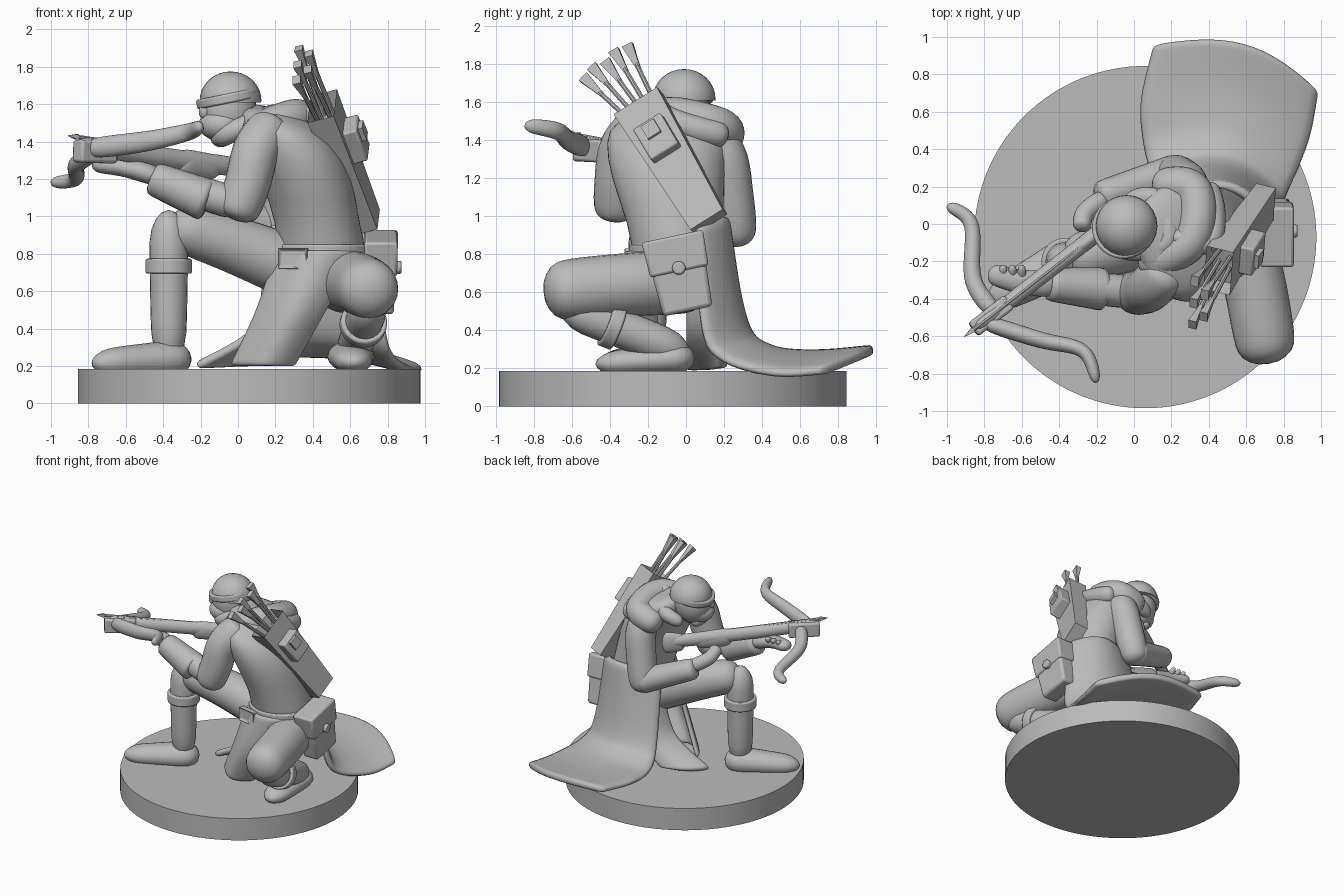
import bpy
import bmesh
import math
from mathutils import Matrix, Vector

default_cube = bpy.data.objects.get("Cube")
if default_cube:
    bpy.data.objects.remove(default_cube, do_unlink=True)

grey = bpy.data.materials.new("plain grey")
grey.use_nodes = True
grey.diffuse_color = (.5, .5, .5, 1)
grey.node_tree.nodes["Principled BSDF"].inputs["Base Color"].default_value = grey.diffuse_color

ALONG_X, ALONG_Y, UP = Vector((1, 0, 0)), Vector((0, 1, 0)), Vector((0, 0, 1))
hard_objects = []


def finish(name, bm, soft=False, bevel=0, thickness=0):
    """Turn a bmesh into a named object with its modifiers and material."""
    bmesh.ops.recalc_face_normals(bm, faces=bm.faces)
    mesh = bpy.data.meshes.new(name)
    bm.to_mesh(mesh)
    bm.free()
    mesh.materials.append(grey)
    obj = bpy.data.objects.new(name, mesh)
    bpy.context.collection.objects.link(obj)
    if thickness:
        solid = obj.modifiers.new("thickness", "SOLIDIFY")
        solid.thickness = thickness
        solid.offset = 0
    if bevel:
        rim = obj.modifiers.new("soft edges", "BEVEL")
        rim.width = bevel
        rim.segments = 2
    if soft:
        obj.modifiers.new("rounding", "SUBSURF").levels = 1
        obj.modifiers["rounding"].render_levels = 1
        mesh.shade_smooth()
    else:
        hard_objects.append(obj)


def spline(path, steps=6):
    """Smooth curve through every point of a short path."""
    knots = [Vector(p) for p in path]
    knots = [knots[0]] + knots + [knots[-1]]
    curve = []
    for a, b, c, d in zip(knots, knots[1:], knots[2:], knots[3:]):
        for i in range(steps):
            t = i / steps
            bend = (a * 2 - b * 5 + c * 4 - d) * t + (b * 3 - a - c * 3 + d) * t * t
            curve.append(b + (c - a + bend) * t / 2)
    return curve + [knots[-1]]


def skin(sections, side, sides):
    """Join rings, each given as centre, direction and two half widths."""
    bm = bmesh.new()
    corner = math.sqrt(2) if sides == 4 else 1
    rings = []
    for centre, direction, wide, deep in sections:
        forward = direction.normalized()
        u = (side - forward * side.dot(forward)).normalized() * wide * corner
        v = forward.cross(u).normalized() * deep * corner
        angles = [math.tau * (k + .5) / sides for k in range(sides)]
        rings.append([bm.verts.new(centre + u * math.cos(a) + v * math.sin(a)) for a in angles])
    for low, high in zip(rings, rings[1:]):
        for k in range(sides):
            n = (k + 1) % sides
            bm.faces.new((low[k], low[n], high[n], high[k]))
    bm.faces.new(rings[0])
    bm.faces.new(rings[-1])
    return bm


def tube(name, path, start, end, side=UP, flat=1, rounded=True):
    """Soft limb along a path; the radius runs from start to end."""
    curve = spline(path)
    last = len(curve) - 1
    sections = []
    for i, centre in enumerate(curve):
        t = i / last
        radius = start + (end - start) * t
        if rounded:
            radius *= math.sqrt(max(.1, 1 - abs(2 * t - 1) ** 8))
        direction = curve[min(i + 1, last)] - curve[max(i - 1, 0)]
        sections.append((centre, direction, radius, radius * flat))
    finish(name, skin(sections, side, sides=12), soft=True)


def block(name, start, end, wide, deep, side=ALONG_X, taper=1, sides=4, bevel=0, rim=0, hollow=0):
    """Straight prism; taper scales its end, which can be hollowed inside a rim."""
    start, end = Vector(start), Vector(end)
    direction = end - start
    bm = skin([(start, direction, wide, deep), (end, direction, wide * taper, deep * taper)], side, sides)
    if hollow:
        bmesh.ops.recalc_face_normals(bm, faces=bm.faces)
        bm.faces.ensure_lookup_table()
        bmesh.ops.inset_region(bm, faces=[bm.faces[-1]], thickness=rim, depth=-hollow)
    finish(name, bm, bevel=bevel)


def band(name, start, end, wide, deep):
    block(name, start, end, wide, deep, sides=32, bevel=.01)


def ball(name, centre, radii, floor=None):
    """Ellipsoid, optionally cut off below a height."""
    bm = bmesh.new()
    place = Matrix.LocRotScale(Vector(centre), None, Vector(radii))
    bmesh.ops.create_uvsphere(bm, u_segments=24, v_segments=16, radius=1, matrix=place)
    if floor:
        everything = bm.verts[:] + bm.edges[:] + bm.faces[:]
        cut = bmesh.ops.bisect_plane(bm, geom=everything, plane_co=UP * floor, plane_no=UP, clear_inner=True)
        bmesh.ops.contextual_create(bm, geom=[e for e in cut["geom_cut"] if isinstance(e, bmesh.types.BMEdge)])
    finish(name, bm)


def cloth(name, left, right, billow, thickness):
    """Thick sheet between two edge curves, bowed outward in the middle."""
    bm = bmesh.new()
    columns = 8
    grid = []
    for a, b in zip(spline(left), spline(right)):
        shares = [k / columns for k in range(columns + 1)]
        grid.append([bm.verts.new(a.lerp(b, s) + Vector(billow) * math.sin(math.pi * s)) for s in shares])
    for upper, lower in zip(grid, grid[1:]):
        for k in range(columns):
            bm.faces.new((upper[k], upper[k + 1], lower[k + 1], lower[k]))
    finish(name, bm, soft=True, thickness=thickness)


# Round base
block("round_base", (.06, -.07, 0), (.06, -.07, .185), .915, .915, sides=96)

# Torso, belt and buckle
torso_rings = [(.45, 0, .6, .2, .2), (.45, -.04, .8, .25, .25), (.43, -.05, .95, .22, .25),
               (.37, -.1, 1.2, .25, .3), (.28, -.1, 1.4, .25, .33), (.21, -.08, 1.5, .2, .31),
               (.1, 0, 1.6, .1, .13)]
torso = skin([(Vector(ring[:3]), UP, *ring[3:]) for ring in torso_rings], ALONG_X, sides=24)
finish("torso", torso, soft=True)
band("belt", (.45, -.04, .75), (.45, -.04, .85), .265, .26)
buckle = Vector((.3, -.26, .775))
block("buckle", buckle, buckle + Vector((-.01, -.05, 0)), .08, .055, bevel=.005, rim=.02, hollow=.02)

# Head, mask, cap, scarf and hood
ball("head", (-.05, -.02, 1.57), (.15, .14, .18))
ball("face_mask", (-.08, -.05, 1.49), (.13, .12, .09))
ball("nose", (-.18, -.08, 1.56), (.03, .03, .04))
ball("cap", (-.04, -.01, 1.62), (.165, .165, .155), floor=1.61)
band("cap_band", (-.05, -.02, 1.605), (-.06, -.02, 1.655), .17, .165)
tube("scarf", [(-.1, .05, 1.42), (-.06, -.13, 1.44), (.18, -.1, 1.54), (.12, .13, 1.5), (-.05, .12, 1.43)],
     .06, .06)
tube("hood", [(.03, -.23, 1.43), (.3, -.1, 1.53), (.32, .18, 1.47), (.1, .2, 1.4)], .1, .11)
tube("hood_point", [(.2, -.06, 1.57), (.39, -.1, 1.52), (.42, .05, 1.46), (.38, .22, 1.42)], .06, .08)

# Supporting arm, with splayed fingers under the stock
wrist = Vector((-.47, -.32, 1.21))
tube("support_sleeve", [(.2, -.22, 1.5), (.1, -.33, 1.36), (.05, -.36, 1.17), (-.02, -.37, .98)],
     .135, .125, side=ALONG_Y)
tube("support_forearm", [(.05, -.37, 1.05), wrist], .1, .08)
tube("support_cuff", [(-.15, -.35, 1.08), wrist], .125, .09, rounded=False)
tube("support_hand", [wrist + ALONG_X * .05, (-.6, -.31, 1.26), (-.78, -.26, 1.28)], .06, .045, flat=1.3)
for k in range(3):
    knuckle = Vector((-.6 - k * .05, -.32, 1.25))
    tube("support_finger", [knuckle, knuckle + Vector((0, .1, .07))], .03, .02, side=ALONG_X)

# Trigger arm
wrist = Vector((-.2, .14, 1.1))
tube("trigger_sleeve", [(.26, .08, 1.46), (.28, .2, 1.32), (.25, .24, 1.1), (.2, .27, .84)],
     .125, .12, side=ALONG_X)
tube("trigger_forearm", [(.25, .28, .92), wrist], .11, .085, rounded=False)
tube("trigger_hand", [wrist + ALONG_X * .05, (-.26, .06, 1.17), (-.28, -.03, 1.24)], .06, .05)

# Standing leg
knee, ankle = Vector((-.37, -.2, .96)), Vector((-.37, -.2, .2))
tube("front_thigh", [(.45, 0, .66), (0, -.1, .84), knee], .19, .13)
tube("front_shin", [knee + UP * .08, ankle], .115, .095, side=ALONG_X)
cuff = knee.lerp(ankle, .35)
band("front_boot_cuff", cuff, cuff + UP * .08, .125, .125)
tube("front_foot", [(-.26, -.14, .24), (-.78, -.42, .215)], .12, .07, flat=1.2)

# Kneeling leg
knee, ankle = Vector((.71, -.66, .53)), Vector((.61, .02, .27))
tube("kneeling_thigh", [(.52, .1, .66), (.64, -.3, .64), (.72, -.75, .6)], .18, .17, side=ALONG_X)
tube("kneeling_shin", [knee, ankle], .11, .1, side=ALONG_X)
band("kneeling_boot_cuff", knee.lerp(ankle, .45), knee.lerp(ankle, .35), .125, .125)
tube("kneeling_foot", [(.6, .05, .26), (.62, -.48, .22)], .1, .06, flat=1.5)

# Tunic skirts and trailing cloak
cloth("front_skirt", [(.2, -.15, .82), (.1, -.15, .5), (-.04, -.1, .2)],
      [(.66, -.2, .82), (.47, -.25, .5), (.3, -.2, .2)], billow=(0, -.13, 0), thickness=.04)
cloth("inner_skirt", [(.22, 0, .75), (.1, 0, .4), (-.23, 0, .2)],
      [(.4, .2, .75), (.3, .2, .4), (.1, .2, .2)], billow=(-.04, .04, 0), thickness=.05)
cloth("cloak", [(.15, .1, .95), (.1, .24, .4), (.05, .4, .26), (.03, .65, .26), (.1, .96, .29)],
      [(.7, .05, .95), (.78, .08, .42), (.83, .18, .25), (.94, .45, .17), (.99, .71, .18)],
      billow=(.05, .13, .05), thickness=.055)

# Quiver with pocket, latch and arrows
top, bottom = Vector((.45, -.25, 1.59)), Vector((.7, .12, .97))
down = (bottom - top).normalized()
out = Vector((.95, -.2, .2))
out = (out - down * out.dot(down)).normalized()
across = out.cross(down)
block("quiver", bottom, top, .055, .1, side=out, taper=1.35, rim=.015, hollow=.1)
pocket = top + down * .25 + out * .1
block("quiver_pocket", pocket - down * .1, pocket + down * .1, .045, .085, side=out, bevel=.01)
latch = pocket + out * .05
block("pocket_latch", latch - down * .08, latch, .02, .04, side=out)
for k in range(5):
    stagger = .03 if k % 2 else -.03
    root = top + across * (k - 2) * .035 + out * stagger + down * .1
    lean = across * (k - 3) * .09 - down
    nock = root + lean * (.4 + k * .005)
    block("arrow_shaft", root, nock, .013, .013, side=out, sides=8)
    block("arrow_fletching", nock - lean * .07, nock, .015, .02, side=out, taper=1.5)
    block("arrow_vane", nock - lean * .07, nock - lean * .14, .015, .02, side=out, taper=.6)

# Belt bag with flap and button
bag_top, bag_bottom = Vector((.765, -.07, .88)), Vector((.765, .01, .5))
hang = bag_bottom - bag_top
block("belt_bag", bag_top, bag_bottom, .08, .155, taper=.85, bevel=.02)
block("bag_flap", bag_top - hang * .04, bag_top + hang * .45, .09, .165, taper=.95, bevel=.015)
button = bag_top + hang * .4
block("bag_button", button, button + ALONG_X * .11, .035, .035, side=UP, sides=24, bevel=.01)

# Crossbow
nose, butt = Vector((-.86, -.565, 1.39)), Vector((.1, .18, 1.25))
aim = nose - butt
tube("crossbow_stock", [nose, nose.lerp(butt, .3) - UP * .01, butt], .045, .06, flat=.8)
block("crossbow_head", nose.lerp(butt, .2) - UP * .02, nose - UP * .04, .06, .045, side=UP, bevel=.015)
tube("crossbow_grip", [nose.lerp(butt, .55) - UP * .02, nose.lerp(butt, .8) - UP * .02], .08, .07, flat=.6)
tube("crossbow_butt", [nose.lerp(butt, .85) - UP * .02, butt], .07, .1, flat=.4)
rail = UP * .035
block("crossbow_bolt", butt + aim * .35 + rail, nose + rail, .012, .012, side=UP, sides=8)
block("bolt_head", nose + rail, nose + rail + aim * .05, .015, .015, side=UP, taper=.1)
tube("lower_limb", [(-.74, -.48, 1.36), (-.86, -.3, 1.28), (-.87, 0, 1.2), (-1, .1, 1.18)], .055, .035)
tube("upper_limb", [(-.82, -.52, 1.36), (-.5, -.62, 1.4), (-.27, -.68, 1.45), (-.2, -.85, 1.48)], .065, .04,
     flat=.8)

# Crisp edges on hard parts
bpy.ops.object.select_all(action="DESELECT")
for obj in hard_objects:
    obj.select_set(True)
bpy.context.view_layer.objects.active = hard_objects[0]
bpy.ops.object.shade_smooth_by_angle(angle=math.radians(35))
